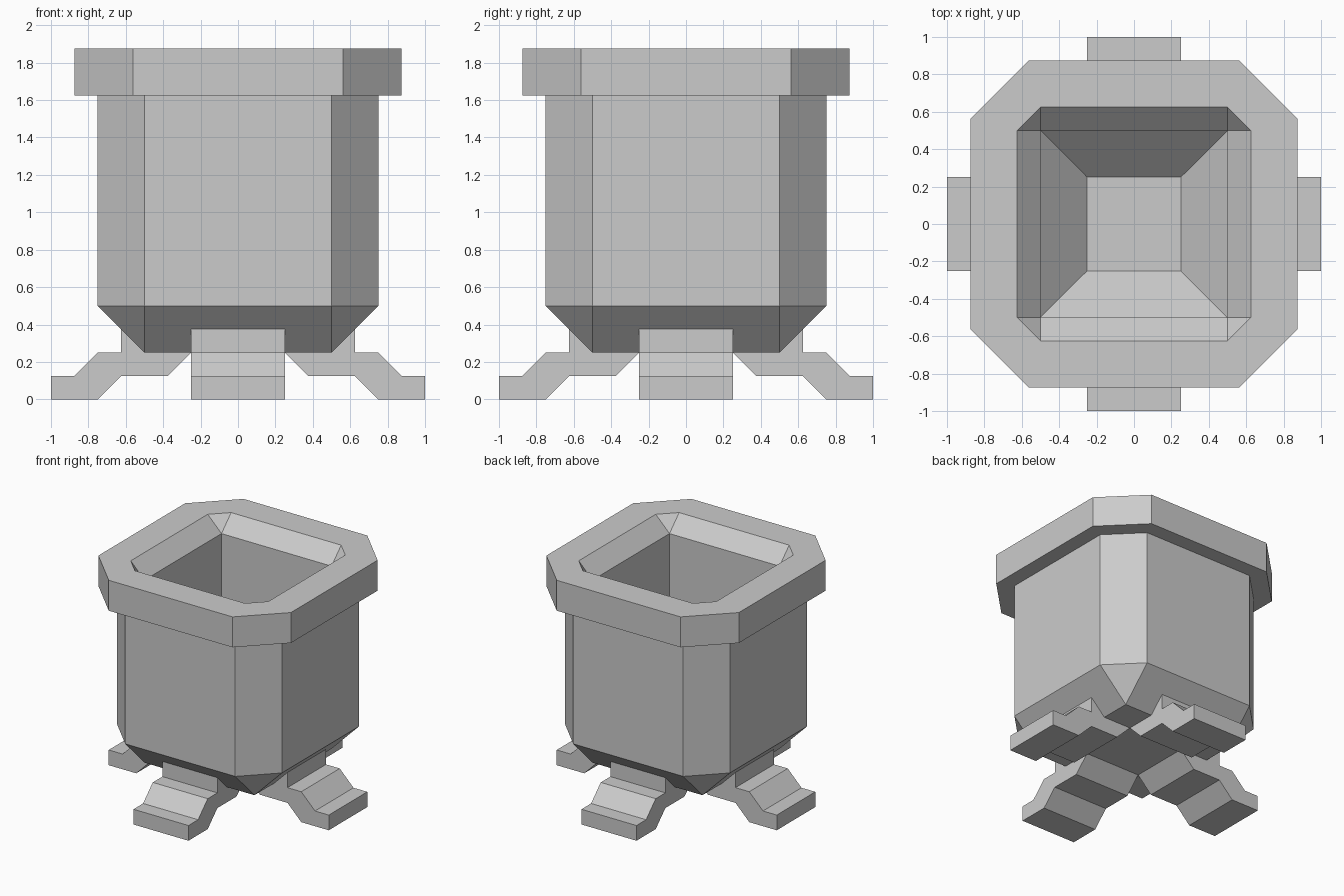
import bpy
import bmesh
from math import pi
from mathutils import Matrix

cube = bpy.data.objects.get("Cube")
if cube:
    bpy.data.objects.remove(cube, do_unlink=True)

GREY = (0.6, 0.6, 0.6, 1.0)
grey = bpy.data.materials.new("plain grey")
grey.use_nodes = True
grey.diffuse_color = GREY
grey.node_tree.nodes["Principled BSDF"].inputs["Base Color"].default_value = GREY


def finish(name, bm):
    bmesh.ops.recalc_face_normals(bm, faces=bm.faces)
    mesh = bpy.data.meshes.new(name)
    bm.to_mesh(mesh)
    bm.free()
    mesh.materials.append(grey)
    obj = bpy.data.objects.new(name, mesh)
    bpy.context.collection.objects.link(obj)
    return obj


def chamfered_ring(bm, half, corner, z):
    """Square ring with cut corners; a plain square when corner equals half."""
    outline = []
    for i in range(4):
        turn = Matrix.Rotation(i * pi / 2, 3, "Z")
        for y in (-corner, corner):
            # both ends of each straight side
            outline.append(bm.verts.new(turn @ Matrix.Translation((half, y, z)).translation))
    return outline


# Pot: outer wall, rim and hollow inside, lofted from underside to inner floor
sections = [
    (0.5, 0.5, 0.25),        # underside
    (0.75, 0.5, 0.5),        # outer wall
    (0.75, 0.5, 1.625),
    (0.875, 0.5625, 1.625),  # rim
    (0.875, 0.5625, 1.875),
    (0.625, 0.5, 1.875),     # bevelled opening
    (0.5, 0.5, 1.75),
    (0.5, 0.5, 0.75),        # inner wall
    (0.25, 0.25, 0.5),       # inner floor
]
bm = bmesh.new()
rings = [chamfered_ring(bm, *s) for s in sections]
for low, high in zip(rings, rings[1:]):
    for i in range(8):
        j = (i + 1) % 8
        bm.faces.new((low[i], low[j], high[j], high[i]))
bm.faces.new(rings[0])
bm.faces.new(rings[-1])
bmesh.ops.remove_doubles(bm, verts=bm.verts, dist=0.0001)
finish("pot", bm)

# Four stepped legs, extruded from one side profile
leg_profile = [
    (1, 0), (1, 0.125), (0.875, 0.125), (0.75, 0.25), (0.625, 0.25),
    (0.625, 0.375), (0.25, 0.25), (0.375, 0.125), (0.625, 0.125), (0.75, 0),
]
for i, side in enumerate(("left", "back", "right", "front")):
    bm = bmesh.new()
    face = bm.faces.new([bm.verts.new((x, -0.25, z)) for x, z in leg_profile])
    grown = bmesh.ops.extrude_face_region(bm, geom=[face], use_keep_orig=True)
    moved = [v for v in grown["geom"] if isinstance(v, bmesh.types.BMVert)]
    bmesh.ops.translate(bm, verts=moved, vec=(0, 0.5, 0))
    bmesh.ops.rotate(bm, verts=bm.verts, matrix=Matrix.Rotation(i * pi / 2, 3, "Z"))
    finish(side + "_leg", bm)
